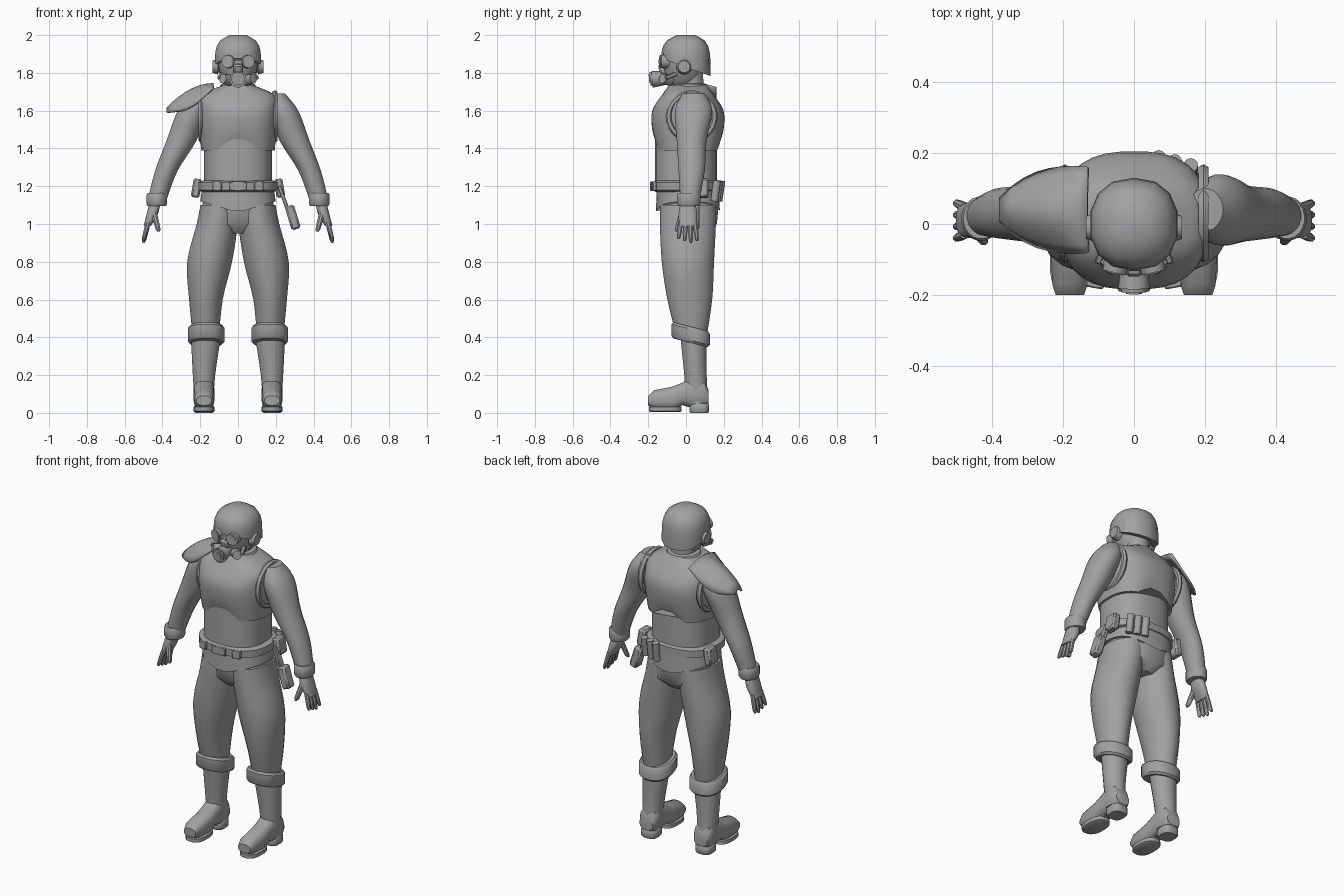
import bpy, bmesh, math
from mathutils import Matrix, Vector, Euler

if "Cube" in bpy.data.objects:
    bpy.data.objects.remove(bpy.data.objects["Cube"])

grey = bpy.data.materials.new("plain grey")
grey.use_nodes = True
grey.diffuse_color = (0.36, 0.36, 0.36, 1)
shader = next(node for node in grey.node_tree.nodes if node.type == 'BSDF_PRINCIPLED')
shader.inputs["Base Color"].default_value = grey.diffuse_color
parts = []


def finish(name, bm):
    bmesh.ops.recalc_face_normals(bm, faces=bm.faces)
    mesh = bpy.data.meshes.new(name)
    bm.to_mesh(mesh)
    bm.free()
    mesh.materials.append(grey)
    obj = bpy.data.objects.new(name, mesh)
    bpy.context.collection.objects.link(obj)
    parts.append(obj)
    return obj


def flow(rings, steps=4):
    """Add in-between sections along a smooth spline through the given ones."""
    ends = [rings[0], *rings, rings[-1]]
    result = []
    for before, start, end, after in zip(ends, ends[1:], ends[2:], ends[3:]):
        for step in range(steps):
            t = step / steps
            result.append([b + t * (c - a + t * (2 * a - 5 * b + 4 * c - d + t * (3 * (b - c) + d - a))) / 2
                           if step else b for a, b, c, d in zip(before, start, end, after)])
            if step:
                result[-1] = [b + t / 2 * (c - a + t * (2 * a - 5 * b + 4 * c - d + t * (3 * (b - c) + d - a)))
                              for a, b, c, d in zip(before, start, end, after)]
    return result + [rings[-1]]


def loft(name, rings, sides=20, power=2, mirror=1, warp=None, lengthwise=False):
    """Skin rounded sections (x, y, z, x radius, y radius); lengthwise swaps y and z."""
    bm = bmesh.new()
    loops = []
    for index, (cx, cy, cz, rx, ry) in enumerate(rings):
        loop = []
        for i in range(sides):
            angle = math.tau * (i + 0.5) / sides
            c, s = math.cos(angle), math.sin(angle)
            x = cx + rx * math.copysign(abs(c) ** (2 / power), c)
            y = cy + ry * math.copysign(abs(s) ** (2 / power), s)
            point = Vector((x, cz, y)) if lengthwise else Vector((x, y, cz))
            if warp:
                point.z += warp(point, index / (len(rings) - 1))
            point.x *= mirror
            loop.append(bm.verts.new(point))
        loops.append(loop)
    for low, high in zip(loops, loops[1:]):
        for i in range(sides):
            bm.faces.new((low[i - 1], low[i], high[i], high[i - 1]))
    bm.faces.new(loops[0])
    bm.faces.new(loops[-1])
    return finish(name, bm)


def stack(name, y, rings, **options):
    """Loft centred sections given as (z, x radius, y radius)."""
    return loft(name, [(0, y, *ring) for ring in rings], **options)


def band(name, centre, radii, height, **options):
    """Short rounded ring of material with softened top and bottom."""
    x, y, z = centre
    profile = ((-.5, .9), (-.35, 1), (.35, 1), (.5, .9))
    return loft(name, [(x, y, z + h * height, radii[0] * r, radii[1] * r) for h, r in profile], **options)


def tube(name, start, end, radius, mirror):
    """Tapered finger with a rounded tip."""
    rings = [(*Vector(start).lerp(Vector(end), t), radius * r, radius * r)
             for t, r in ((0, 1), (.5, .95), (.9, .8), (1, .4))]
    return loft(name, rings, sides=8, mirror=mirror)


def place(bm, location, rotation):
    turn = Euler([math.radians(angle) for angle in rotation]).to_matrix().to_4x4()
    bm.transform(Matrix.Translation(location) @ turn)


def box(name, location, size, rotation=(0, 0, 0)):
    bm = bmesh.new()
    bmesh.ops.create_cube(bm, size=1)
    bmesh.ops.scale(bm, vec=size, verts=bm.verts)
    bmesh.ops.bevel(bm, geom=bm.edges[:], offset=min(size) / 5, segments=1, affect='EDGES')
    place(bm, location, rotation)
    return finish(name, bm)


def cylinder(name, location, bottom, top, depth, rotation):
    bm = bmesh.new()
    bmesh.ops.create_cone(bm, cap_ends=True, segments=12, radius1=bottom, radius2=top, depth=depth)
    place(bm, location, rotation)
    return finish(name, bm)


# Torso: vest with a stepped lower edge, midriff, belt, hip skirt and collar
def vest_edge(point, t):
    notch = min(1, max(0, 2 - abs(point.x) * 20))
    return .045 * notch * max(0, 1 - 4 * t)


def skirt_edge(point, t):
    return (.3 * abs(point.x) - .03) * (1 - t)


chest = [(1.39, .195, .17), (1.5, .205, .19), (1.6, .21, .19), (1.68, .2, .14), (1.735, .08, .1)]
stack("chest_vest", .01, [ring[1:] for ring in flow([(0, *ring, 0)[:4] for ring in chest], 3)],
      sides=32, power=2.6, warp=vest_edge)
stack("midriff", 0, [(1.2, .18, .165), (1.45, .18, .165)], sides=28, power=2.5)
band("belt", (0, 0, 1.2), (.21, .18), .06, sides=28, power=2.5)
stack("hip_skirt", .01, [(1.09, .2, .17), (1.2, .19, .165)], sides=28, power=2.4, warp=skirt_edge)
stack("pelvis", .02, [(.95, .07, .1), (1, .18, .145), (1.1, .19, .155), (1.2, .18, .15)], power=2.3)
stack("collar", .02, [(1.69, .12, .115), (1.74, .09, .09), (1.745, .07, .075)])
stack("neck", .02, [(1.7, .07, .075), (1.82, .065, .07)])

# Belt equipment
box("buckle", (0, -.18, 1.2), (.09, .02, .05))
for side, tag in ((1, "left_"), (-1, "right_")):
    box(tag + "belt_plate", (side * .11, -.17, 1.2), (.05, .02, .05), (0, 0, side * 10))
    box(tag + "pouch", (side * .22, .08, 1.19), (.045, .08, .1), (0, -side * 9, 0))
for offset in (0, .045, .09):
    cylinder("magazine", (.07 + offset, .18 - offset / 4, 1.175), .02, .02, .11, (-8, 0, 0))
box("holster_strap", (.24, .04, 1.14), (.02, .04, .13), (0, -20, 0))
box("holster", (.29, .04, 1.035), (.05, .065, .13), (0, -17, 0))

# Shoulder guard, an arched plate flaring off the right shoulder to a narrow tip
bm = bmesh.new()
rows = []
for station in range(8):
    t = station / 7
    half_width = .12 * (1 - .75 * t ** 3)
    drop = .02 + .07 * math.sin(math.pi * t)
    rows.append([bm.verts.new((-.13 - .245 * t, .04 + half_width * u, 1.74 - .13 * t * t - drop * u * u))
                 for u in (i / 5 - 1 for i in range(11))])
for inner, outer in zip(rows, rows[1:]):
    for i in range(len(inner) - 1):
        bm.faces.new((inner[i], inner[i + 1], outer[i + 1], outer[i]))
thickness = finish("shoulder_guard", bm).modifiers.new("thickness", 'SOLIDIFY')
thickness.thickness = .012
thickness.offset = 0

# Limbs, built once per side
arm = flow([(.2, .04, 1.69, .05, .06), (.24, .04, 1.6, .08, .1), (.3, .03, 1.44, .08, .08),
            (.38, .03, 1.28, .06, .07), (.43, .02, 1.12, .05, .05)])
palm = flow([(.44, .01, 1.11, .03, .04), (.455, .01, 1.05, .03, .05), (.48, .01, .99, .02, .045)])
leg = flow([(.1, .01, 1.1, .1, .15), (.11, .01, 1, .11, .15), (.15, .01, .8, .12, .14),
            (.17, .02, .6, .09, .12), (.17, .03, .4, .07, .08)])
boot = flow([(.17, .04, .4, .08, .07), (.18, .05, .2, .06, .06), (.18, .06, .05, .05, .06)])
# Foot outline from heel to toe as (y, top, bottom)
outline = [(.12, .12, .05), (.1, .17, .03), (.05, .2, .02), (-.02, .16, .04), (-.07, .14, .01),
           (-.17, .12, .02), (-.2, .09, .04)]
foot = [(.18, (top + low) / 2, y, min(.055, .03 + (top - low) / 5), (top - low) / 2) for y, top, low in outline]

for side, tag in ((1, "left_"), (-1, "right_")):
    loft(tag + "arm", arm, mirror=side)
    band(tag + "cuff", (.43, .015, 1.13), (.055, .063), .07, mirror=side)
    loft(tag + "palm", palm, power=2.4, mirror=side)
    for i in range(4):
        tube(tag + "finger", (.475, .025 * i - .028, 1.01), (.5, .033 * i - .04, .9 + .01 * abs(i - 2)),
             .014, side)
    tube(tag + "thumb", (.445, -.02, 1.06), (.42, -.05, .96), .017, side)
    bpy.ops.mesh.primitive_torus_add(location=(side * .195, .03, 1.57), rotation=(0, math.pi / 2, 0),
                                     major_radius=.122, minor_radius=.016, major_segments=28, minor_segments=6)
    rim = bpy.context.object
    rim.name = tag + "armhole_rim"
    rim.data.materials.append(grey)
    parts.append(rim)
    loft(tag + "trouser_leg", leg, mirror=side)
    band(tag + "knee_guard", (.168, .024, .42), (.098, .103), .085, power=2.4, mirror=side,
         warp=lambda point, t: -point.y / 4)
    loft(tag + "boot_shaft", boot, mirror=side)
    loft(tag + "boot_foot", foot, power=2.5, mirror=side, lengthwise=True)
    band(tag + "boot_sole", (.18, -.11, .02), (.057, .088), .03, power=2.5, mirror=side)
    band(tag + "boot_heel", (.18, .07, .025), (.05, .052), .05, power=3, mirror=side)

# Head: face, domed helmet dipping at the back, ear covers, goggles and breathing mask
stack("face", -.015, [(1.725, .045, .06), (1.75, .07, .085), (1.8, .097, .1), (1.85, .107, .11), (1.9, .105, .11)])
dome = [(i / 6, math.sqrt(1 - .85 * (i / 6) ** 4)) for i in range(7)]
stack("helmet", 0, [(1.83 + .17 * t, .125 * r, .13 * r) for t, r in dome], sides=14, power=2.3,
      warp=lambda point, t: -.36 * point.y * (1 - t) ** 2)
box("goggle_bridge", (0, -.122, 1.857), (.08, .02, .025))
box("nose_guard", (0, -.118, 1.82), (.05, .05, .06), (15, 0, 0))
cylinder("mask_snout", (0, -.135, 1.77), .033, .045, .09, (95, 0, 0))
cylinder("mask_nozzle", (0, -.18, 1.77), .036, .036, .022, (95, 0, 0))
cylinder("mask_valve", (0, -.19, 1.77), .022, .022, .012, (95, 0, 0))
for side, tag in ((1, "left_"), (-1, "right_")):
    cylinder(tag + "ear_cover", (side * .12, -.01, 1.833), .042, .032, .03, (0, side * 90, 0))
    cylinder(tag + "goggle_rim", (side * .05, -.112, 1.86), .038, .034, .05, (90, 0, side * 12))
    cylinder(tag + "goggle_lens", (side * .052, -.136, 1.86), .024, .024, .008, (90, 0, side * 12))
    cylinder(tag + "mask_filter", (side * .062, -.105, 1.765), .03, .026, .055, (80, 0, side * 45))
    box(tag + "mask_strap", (side * .085, -.065, 1.79), (.02, .1, .02), (20, 0, side * 20))

# Smooth shading with crisp edges
for obj in bpy.context.view_layer.objects:
    obj.select_set(obj in parts)
bpy.context.view_layer.objects.active = parts[0]
bpy.ops.object.shade_smooth_by_angle(angle=math.radians(38))
